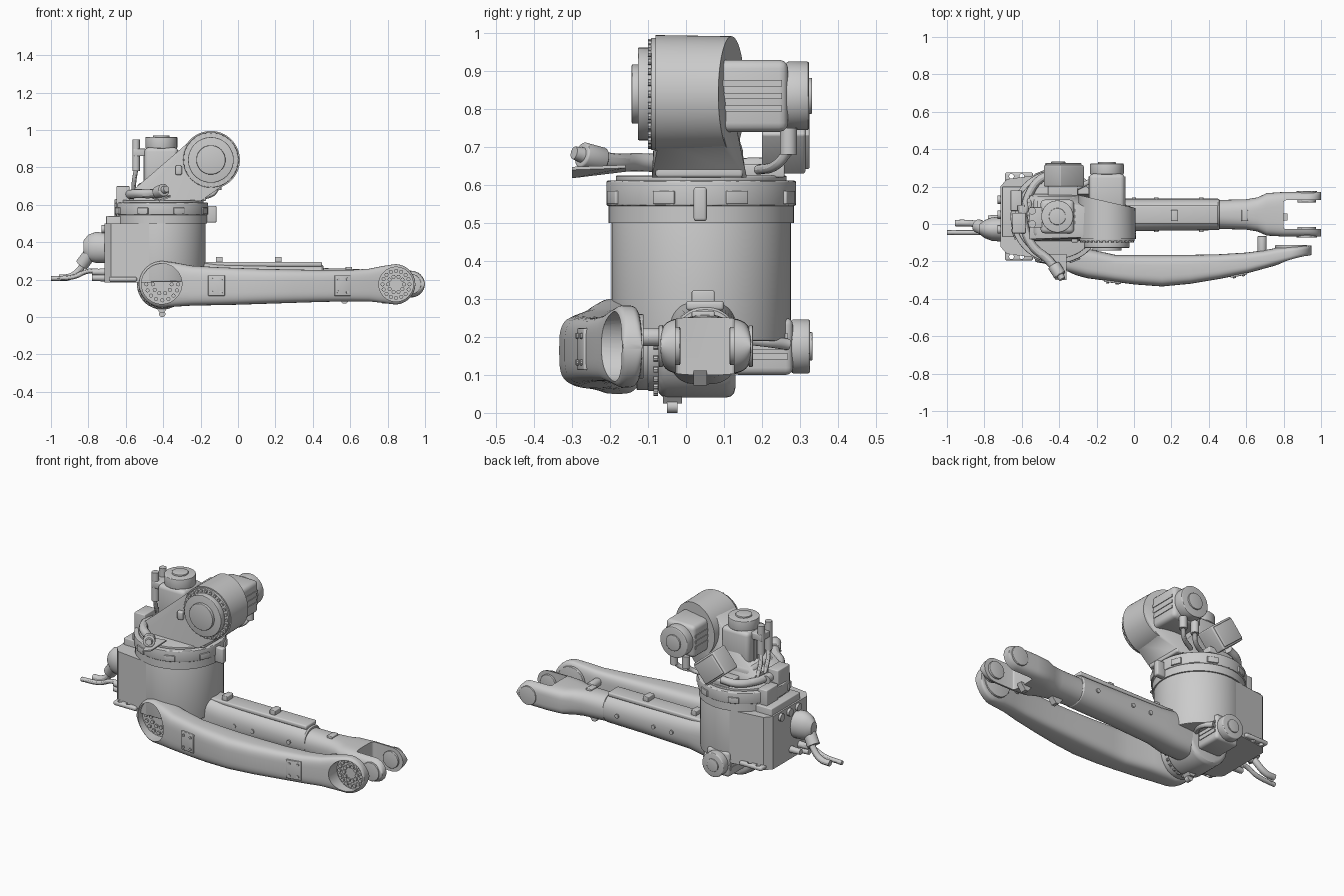
import bpy, bmesh
from math import sin, cos, pi, radians, copysign
from mathutils import Vector, Matrix

if "Cube" in bpy.data.objects:
    bpy.data.objects.remove(bpy.data.objects["Cube"])

I4 = Matrix.Identity(4)
T = Matrix.Translation
R = Matrix.Rotation


def finish(bm, name, M=I4):
    bmesh.ops.transform(bm, matrix=M, verts=bm.verts)
    bmesh.ops.recalc_face_normals(bm, faces=bm.faces)
    me = bpy.data.meshes.new(name)
    bm.to_mesh(me)
    bm.free()
    ob = bpy.data.objects.new(name, me)
    bpy.context.collection.objects.link(ob)
    return ob


def box(name, lo, hi, bevel=0.005, M=I4):
    lo, hi = Vector(lo), Vector(hi)
    bm = bmesh.new()
    bmesh.ops.create_cube(bm, size=1)
    for v in bm.verts:
        v.co = (lo + hi) / 2 + v.co * (hi - lo)
    if bevel:
        bmesh.ops.bevel(bm, geom=bm.edges[:], offset=bevel, segments=3, profile=0.5, affect='EDGES')
    return finish(bm, name, M)


def cyl(name, p0, p1, r, r2=None, n=48, bevel=0.0, M=I4):
    p0, p1 = Vector(p0), Vector(p1)
    d = p1 - p0
    bm = bmesh.new()
    bmesh.ops.create_cone(bm, cap_ends=True, segments=n, radius1=r, radius2=r if r2 is None else r2, depth=d.length)
    if bevel:
        rim = [e for e in bm.edges if any(len(f.verts) > 4 for f in e.link_faces)]
        bmesh.ops.bevel(bm, geom=rim, offset=bevel, segments=3, profile=0.5, affect='EDGES')
    return finish(bm, name, M @ T((p0 + p1) / 2) @ d.to_track_quat('Z', 'Y').to_matrix().to_4x4())


def ydisc(name, x, z, y0, y1, r, bevel=0.003, r2=None):
    return cyl(name, (x, y0, z), (x, y1, z), r, r2, bevel=bevel)


def hull(name, pts):
    bm = bmesh.new()
    for p in pts:
        bm.verts.new(p)
    res = bmesh.ops.convex_hull(bm, input=bm.verts[:])
    junk = [g for g in res['geom_interior'] if isinstance(g, bmesh.types.BMVert)]
    bmesh.ops.delete(bm, geom=junk, context='VERTS')
    return finish(bm, name)


def loft(name, sections, n=48):
    """Super-ellipse cross-sections (x, y0, y1, z0, z1, exponent) joined along x."""
    bm = bmesh.new()
    rings = []
    for x, y0, y1, z0, z1, e in sections:
        ring = []
        for i in range(n):
            c, s = cos(2 * pi * i / n), sin(2 * pi * i / n)
            c, s = copysign(abs(c) ** (2 / e), c), copysign(abs(s) ** (2 / e), s)
            ring.append(bm.verts.new((x, (y0 + y1) / 2 + c * (y1 - y0) / 2, (z0 + z1) / 2 + s * (z1 - z0) / 2)))
        rings.append(ring)
    for a, b in zip(rings, rings[1:]):
        for i in range(n):
            bm.faces.new((a[i], a[(i + 1) % n], b[(i + 1) % n], b[i]))
    bm.faces.new(rings[0])
    bm.faces.new(rings[-1])
    return finish(bm, name)


def tube(name, pts, r):
    cu = bpy.data.curves.new(name, 'CURVE')
    cu.dimensions = '3D'
    cu.bevel_depth, cu.bevel_resolution, cu.use_fill_caps = r, 4, True
    sp = cu.splines.new('BEZIER')
    sp.bezier_points.add(len(pts) - 1)
    for bp, p in zip(sp.bezier_points, pts):
        bp.co = p
        bp.handle_left_type = bp.handle_right_type = 'AUTO'
    ob = bpy.data.objects.new(name, cu)
    bpy.context.collection.objects.link(ob)
    bpy.context.view_layer.objects.active = ob
    bpy.ops.object.select_all(action='DESELECT')
    ob.select_set(True)
    bpy.ops.object.convert(target='MESH')


def cut(ob, cutter):
    cutter.hide_render = True
    m = ob.modifiers.new('cut', 'BOOLEAN')
    m.operation, m.object, m.solver = 'DIFFERENCE', cutter, 'EXACT'
    bpy.context.view_layer.objects.active = ob
    bpy.ops.object.modifier_apply(modifier=m.name)
    bpy.data.objects.remove(cutter)


def bolts(name, x, z, y, r, n, size, depth=0.012):
    bm = bmesh.new()
    for i in range(n):
        a = 2 * pi * i / n
        bmesh.ops.create_cone(bm, cap_ends=True, segments=8, radius1=size, radius2=size, depth=depth,
                              matrix=T((x + r * cos(a), y, z + r * sin(a))) @ R(pi / 2, 4, 'X'))
    return finish(bm, name)


def motor(name, M, w, l):
    """Servo motor along local z: finned body, round end cap and plug."""
    box(name + '_body', (-w, -w, 0), (w, w, l * .76), w * .25, M)
    for s in (-1, 1):
        for k in (-.35, 0, .35):
            box(name + '_fin', (s * w - .004, k * w - .008, l * .1), (s * w + .004, k * w + .008, l * .7), 0, M)
    cyl(name + '_cap', (0, 0, l * .74), (0, 0, l * .97), w * .95, bevel=.006, M=M)
    cyl(name + '_cap_disc', (0, 0, l * .96), (0, 0, l), w * .5, bevel=.003, M=M)


def lerp(tab, x):
    for (a, p), (b, q) in zip(tab, tab[1:]):
        if x <= b:
            return p + (q - p) * (x - a) / (b - a)
    return tab[-1][1]


CX, CY = -.41, .04   # main turning axis
SX, SZ = -.145, .84  # shoulder joint
EX, EZ = -.405, .175  # elbow joint

# Base
cyl('base_drum', (CX, CY, .19), (CX, CY, .53), .236, n=64, bevel=.004)
plan = [(-.715, -.12), (-.715, .2), (-.68, .24), (-.45, .27), (-.45, -.19), (-.68, -.16)]
hull('base_rear_housing', [(x, y, z) for x, y in plan for z in (.185, .5)])
for s in (-1, 1):
    p = box('base_mount_plate', (-.69, CY - .06, .19), (-.54, CY + .06, .215), .01, T((0, s * .175, 0)))
    for x in (-.655, -.6):
        cut(p, cyl('hole_cutter', (x, CY + s * .215, .1), (x, CY + s * .215, .3), .013, n=20))
box('rear_connector_panel', (-.705, -.07, .42), (-.6, .2, .54))
box('rear_connector_block', (-.65, -.05, .52), (-.58, .06, .70))
box('rear_connector_small', (-.66, .07, .52), (-.6, .18, .63))
for y in (-.03, .05, .13):
    cyl('rear_plug', (-.73, y, .47), (-.69, y, .47), .022, n=24)

# Rear cable outlet
loft('cable_outlet_dome', [(-.70, -.095, .04, .29, .45, 2), (-.76, -.09, .035, .29, .455, 2),
                           (-.80, -.075, .02, .3, .44, 2), (-.825, -.055, 0, .33, .41, 2)])
cyl('cable_gland', (-.79, -.03, .34), (-.835, -.01, .28), .036, n=24)
tube('main_cable', [(-.80, -.02, .33), (-.85, 0, .25), (-.9, .005, .215), (-.955, .005, .21)], .018)
tube('second_cable', [(-.70, -.05, .24), (-.80, -.045, .245), (-.88, -.045, .215), (-1, -.045, .205)], .013)
for y, z in ((-.05, .24), (.03, .24), (-.05, .21)):
    cyl('lower_plug', (-.71, y, z), (-.78, y, z), .02, .016, n=20)

# Rotating column
cyl('column_skirt', (CX, CY, .50), (CX, CY, .545), .244, n=64)
cyl('column_ring', (CX, CY, .545), (CX, CY, .612), .25, n=64, bevel=.006)
cyl('column_deck', (CX, CY, .61), (CX, CY, .625), .225, n=64, bevel=.004)
box('front_stop', (-.175, .02, .505), (-.115, .055, .595), .008)
for a in range(0, 360, 45):
    box('ring_lug', (.235, -.03, .55), (.257, .03, .585), .003, T((CX, CY, 0)) @ R(radians(a + 22), 4, 'Z'))

# Shoulder housing
arc = [2 * pi * i / 64 for i in range(64)]
hull('shoulder_housing', [(SX + .15 * cos(a), y, SZ + .15 * sin(a)) for a in arc for y in (-.07, .085)] +
     [(x, y, .62) for x in (-.56, -.2) for y in (-.09, .16)] + [(-.56, -.08, .68), (-.56, .15, .68)])
drum = hull('shoulder_drum', [p for a in arc for p in
            ((SX + .155 * cos(a), -.08, SZ + .155 * sin(a)),
             (SX + .152 * cos(a), .12 - .035 * cos(a), SZ + .152 * sin(a)))])
ydisc('shoulder_flange', SX, SZ, -.092, -.07, .148)
bolts('shoulder_bolts', SX, SZ, -.094, .136, 28, .009)
ydisc('shoulder_gearbox', SX, SZ, -.127, -.09, .122)
ydisc('shoulder_gearbox_cap', SX, SZ, -.143, -.12, .078)
box('shoulder_foot', (-.3, -.08, .62), (-.17, .15, .65), .008)
box('shoulder_side_lug', (-.335, -.1, .76), (-.3, -.05, .81), .008)
motor('shoulder_motor', T((SX, .07, .835)) @ R(-pi / 2, 4, 'X'), .095, .262)
for x in (-.19, -.11):
    cyl('shoulder_motor_plug', (x, .27, .68), (x, .27, .75), .022, n=20)
    tube('shoulder_motor_lead', [(x, .27, .69), (x - .03, .24, .655), (x - .12, .19, .64)], .013)

# Turning motor
box('turn_motor_mount', (-.54, -.075, .62), (-.29, .15, .72), .03)
motor('turn_motor', T((CX, .04, .70)), .09, .272)
for y in (0, .07):
    cyl('turn_motor_plug', (-.545, y, .78), (-.545, y, .95), .02, n=20)
    tube('turn_motor_lead', [(-.545, y, .79), (-.555, y + .02, .73), (-.56, y + .06, .66)], .012)
box('turn_motor_plug_holder', (-.56, -.02, .86), (-.49, .09, .90))

# Junction box, tilted
box('junction_box', (-.085, .2, -.07), (.085, .315, .07), .008, T((-.375, 0, .735)) @ R(radians(40), 4, 'Y'))
box('junction_box_cover', (-.075, .31, -.06), (.075, .325, .06), .004, T((-.375, 0, .735)) @ R(radians(40), 4, 'Y'))
box('junction_box_bracket', (-.46, .12, .62), (-.3, .26, .655))
tube('rear_hose', [(-.42, .27, .67), (-.5, .24, .655), (-.56, .16, .65), (-.59, .05, .65)], .022)

# Front hose on the column
tube('front_hose', [(-.6, .1, .65), (-.585, -.02, .655), (-.54, -.12, .66), (-.46, -.19, .66), (-.41, -.25, .67)], .024)
cyl('hose_collar', (-.43, -.22, .665), (-.395, -.275, .68), .034, n=24, bevel=.005)
cyl('hose_nozzle', (-.40, -.265, .677), (-.383, -.295, .685), .022, .017, n=24)
hull('hose_bracket', [(x, y, z + t) for t in (0, .008) for x, y, z in
     ((-.46, -.16, .635), (-.36, -.16, .645), (-.42, -.3, .618), (-.36, -.3, .64))])

# Link arm
TOP = [(-.53, -.11), (-.3, -.12), (-.1, -.165), (.4, -.165), (.65, -.15), (.8, -.12), (.95, -.115)]
FRONT = [(-.53, -.2), (-.4, -.25), (-.25, -.29), (0, -.323), (.15, -.334), (.35, -.315), (.6, -.265), (.8, -.21), (.95, -.165)]
angs = [radians(a) for a in (4, 12, 22, 34, 46, 58, 70, 80, 90)]
sec = [(EX - .125 * cos(a), .125 * sin(a), .175) for a in angs]
sec += [(-.33, .117, .173), (-.25, .107, .168), (-.1, .101, .165), (0, .098, .164), (.15, .093, .164), (.3, .089, .165),
        (.45, .085, .166), (.6, .084, .168), (.7, .087, .171), (.77, .098, .174)]
sec += [(.84 + .108 * cos(a), .108 * sin(a), .175) for a in reversed(angs)]
link = loft('link_arm', [(x, lerp(FRONT, x), lerp(TOP, x), zc - h, zc + h, 3.6) for x, h, zc in sec])
cut(link, ydisc('recess_cutter', EX - .003, .178, -.6, -.165, .108, 0))
cut(link, ydisc('recess_cutter', .845, .175, -.6, -.143, .092, 0))
for x, z, y, k in ((EX, .175, -.168, 1), (.845, .175, -.146, .85)):
    bolts('link_bolts_outer', x, z, y, .085 * k, 16, .011)
    bolts('link_bolts_inner', x, z, y, .05 * k, 10, .011)
ydisc('link_elbow_flange', EX, EZ, -.13, -.095, .115)
for x, y, a in ((-.115, -.309, -7), (.56, -.273, 12)):
    M = T((x, y, .168)) @ R(radians(a), 4, 'Z')
    box('link_pad', (-.045, -.006, -.055), (.045, .03, .055), .004, M)
    for dx in (-.025, .025):
        for dz in (-.035, .035):
            cyl('link_pad_bolt', (dx, -.012, dz), (dx, 0, dz), .008, n=10, M=M)
ydisc('link_buffer', .685, .2, -.165, -.065, .024)
ydisc('link_wrist_rim', .84, .175, -.13, -.112, .085)

# Elbow housing
ydisc('elbow_housing', EX, EZ, -.075, .13, .135, .025)
ydisc('elbow_gearbox', EX, EZ, -.1, -.07, .118)
bolts('elbow_bolts', EX, EZ, -.08, .122, 24, .008)
motor('elbow_motor', T((EX, .12, EZ)) @ R(-pi / 2, 4, 'X'), .075, .213)
tube('elbow_lead', [(-.33, .1, .2), (-.29, .2, .19), (-.32, .27, .18)], .015)
hull('elbow_bottom_lug', [(x, y, z) for y in (-.06, -.01) for x, z in ((-.45, .07), (-.36, .07), (-.42, .025), (-.395, .025))])
cyl('eye_bolt', (-.405, -.05, .017), (-.405, -.022, .017), .017, n=24)

# Forearm and wrist fork
loft('forearm', [(-.47, -.045, .12, .075, .28, 3), (-.2, -.045, .135, .075, .295, 3), (-.1, -.04, .135, .09, .288, 2.4),
                 (.2, -.035, .135, .1, .282, 2.2), (.45, -.033, .135, .105, .278, 2.2), (.458, -.028, .13, .11, .272, 2.2)])
wrist = [(.44, -.026, .128, .108, .262, 2.2), (.6, -.03, .132, .105, .258, 2.6), (.66, -.04, .142, .102, .255, 3),
         (.71, -.062, .165, .1, .252, 3.6), (.8, -.067, .171, .1, .252, 4)]
wrist += [(.924 + .075 * cos(a), -.067, .171, .176 - .075 * sin(a), .176 + .075 * sin(a), 4) for a in reversed(angs)]
fork = loft('wrist_fork', wrist)
cut(fork, box('slot_cutter', (.8, -.028, 0), (1.2, .127, .5), .012))
for y0, y1 in ((-.032, -.015), (.115, .13)):
    ydisc('fork_bearing', .924, .176, y0, y1, .05)
for y0, y1 in ((-.072, -.06), (.165, .176)):
    ydisc('fork_cap', .924, .176, y0, y1, .055)
box('forearm_top_rail', (-.19, 0, .27), (.45, .1, .295), .008)
for x in (-.1, .215):
    box('forearm_clamp', (x - .018, .015, .285), (x + .018, .075, .322), .004)
box('wrist_clamp', (.575, .015, .25), (.61, .075, .268), .004)
for x in (.78, .57):
    hull('wrist_bottom_lug', [(x + dx, y, z) for y in (.02, .055) for dx, z in ((-.04, .112), (.04, .112), (-.01, .072), (.01, .072))])
for s in (-1, 1):
    for x in (.0, .12, .36):
        ydisc('forearm_screw', x, .19, .05 + s * .07, .05 + s * .092, .012, 0)

# Smooth shading with sharp creases
bpy.ops.object.select_all(action='SELECT')
bpy.context.view_layer.objects.active = link
bpy.ops.object.shade_smooth_by_angle(angle=radians(30))
